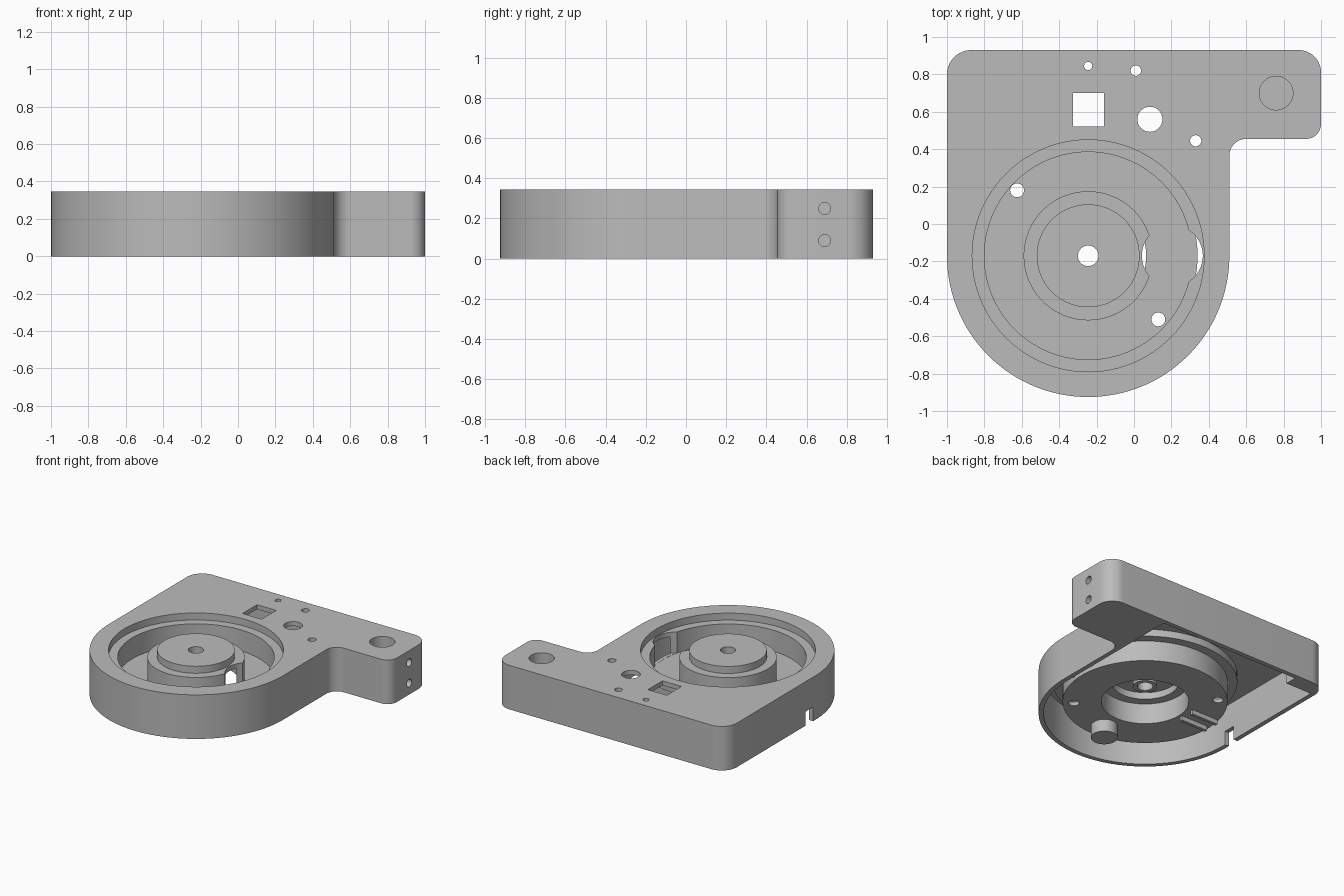
import bpy, bmesh, math

cube = bpy.data.objects.get("Cube")
if cube:
    bpy.data.objects.remove(cube, do_unlink=True)

grey = bpy.data.materials.new("plain grey")
grey.use_nodes = True
GREY = (0.5, 0.5, 0.5, 1)
grey.diffuse_color = GREY
grey.node_tree.nodes["Principled BSDF"].inputs["Base Color"].default_value = GREY

H = 0.345            # overall height
PLATE = 0.31         # underside of the top plate
CX, CY = -0.245, -0.17   # centre of the round bowl
R = 0.755
WALL = 0.035


def finish(name, bm):
    bmesh.ops.recalc_face_normals(bm, faces=bm.faces)
    mesh = bpy.data.meshes.new(name)
    bm.to_mesh(mesh)
    bm.free()
    mesh.materials.append(grey)
    ob = bpy.data.objects.new(name, mesh)
    bpy.context.collection.objects.link(ob)
    return ob


def arc(x, y, r, start, end, n=12):
    angles = [math.radians(start + (end - start) * i / n) for i in range(n + 1)]
    return [(x + r * math.cos(a), y + r * math.sin(a)) for a in angles]


def prism(name, outline, z0, z1):
    bm = bmesh.new()
    face = bm.faces.new([bm.verts.new((x, y, z0)) for x, y in outline])
    out = bmesh.ops.extrude_face_region(bm, geom=[face])
    verts = [g for g in out["geom"] if isinstance(g, bmesh.types.BMVert)]
    bmesh.ops.translate(bm, vec=(0, 0, z1 - z0), verts=verts)
    return finish(name, bm)


def box(name, x0, x1, y0, y1, z0, z1):
    return prism(name, [(x0, y0), (x1, y0), (x1, y1), (x0, y1)], z0, z1)


def rod(name, x, y, r, z0, z1, n=48):
    return prism(name, arc(x, y, r, 0, 360, n)[:-1], z0, z1)


def lathe(name, profile, n=96):
    """Closed radius/height profile turned about the bowl axis."""
    bm = bmesh.new()
    verts = [bm.verts.new((CX + r, CY, z)) for r, z in profile]
    edges = [bm.edges.new((verts[i - 1], verts[i])) for i in range(len(verts))]
    bmesh.ops.spin(bm, geom=verts + edges, cent=(CX, CY, 0), axis=(0, 0, 1),
                   angle=math.tau, steps=n, use_duplicate=False)
    bmesh.ops.remove_doubles(bm, verts=bm.verts, dist=1e-5)
    bmesh.ops.dissolve_degenerate(bm, edges=bm.edges, dist=1e-6)
    return finish(name, bm)


def combine(tool, operation):
    mod = body.modifiers.new(tool.name, "BOOLEAN")
    mod.operation = operation
    mod.solver = "EXACT"
    mod.object = tool
    bpy.context.view_layer.objects.active = body
    bpy.ops.object.modifier_apply(modifier=mod.name)
    bpy.data.objects.remove(tool, do_unlink=True)


def add(tool):
    combine(tool, "UNION")


def cut(tool):
    combine(tool, "DIFFERENCE")


# Housing: round front, straight back, arm to the left
right_side = CX + R
outline = (arc(CX, CY, R, 180, 360, 64)
           + arc(right_side + 0.09, 0.365, 0.09, 180, 90)
           + arc(0.92, 0.535, 0.08, -90, 0)
           + arc(0.88, 0.81, 0.12, 0, 90)
           + arc(-0.87, 0.8, 0.13, 90, 180))
body = prism("housing", outline, 0, H)

# Hollow underside, leaving the arm solid
inner = R - WALL
cavity = (arc(CX, CY, inner, 180, 360, 64)
          + [(CX + inner, 0.895)]
          + arc(-0.87, 0.8, 0.095, 90, 180))
cut(prism("cavity", cavity, -0.1, PLATE))
corner = [(-0.98, 0.8), (-0.74, 0.8), (-0.74, 0.91)] + arc(-0.87, 0.8, 0.11, 90, 170)
add(prism("corner_block", corner, 0, 0.32))

# Bowl underside with hollow hub and bearing boss
add(lathe("bowl", [(0, 0.33), (0, 0.22), (0.085, 0.22), (0.085, PLATE - 0.002),
                   (0.24, PLATE - 0.002), (0.24, 0.255), (0.31, 0.255),
                   (0.31, 0.095), (0.585, 0.095), (0.585, 0.255),
                   (0.655, 0.255), (0.655, 0.33)]))

# Ring trough with stepped rim and stepped hub
cut(lathe("trough", [(0.275, 0.4), (0.275, 0.29), (0.345, 0.29), (0.345, 0.125),
                     (0.555, 0.125), (0.555, 0.29), (0.62, 0.29), (0.62, 0.4)]))
cut(rod("round_pocket", 0.205, CY, 0.163, 0.126, 0.4, 64))

# Foot and cable guides under the trough
add(rod("foot", CX, CY - 0.45, 0.095, 0, 0.11))
for y in (-0.165, -0.05):
    add(box("cable_guide", CX - 0.56, CX - 0.33, y - 0.012, y + 0.012, 0.06, 0.11))
cut(box("cable_notch", -1.1, -0.93, -0.145, -0.05, -0.1, 0.11))

# Vertical holes through the plate, hub and trough floor
for x, y, r in [(CX, CY, 0.055), (-0.625, 0.18, 0.037), (0.13, -0.51, 0.037),
                (CX, 0.845, 0.022), (0.01, 0.82, 0.028), (0.33, 0.445, 0.03),
                (0.085, 0.56, 0.067)]:
    cut(rod("hole", x, y, r, -0.1, 0.5, 32))
cut(box("square_window", -0.325, -0.16, 0.52, 0.7, 0.15, 0.5))

# Blind socket in the arm and two holes in its end
cut(rod("arm_socket", 0.76, 0.7, 0.09, 0.1, 0.5))
for z in (0.09, 0.25):
    drill = rod("end_hole", 0, 0, 0.03, -0.1, 0.1, 32)
    drill.rotation_euler = (0, math.pi / 2, 0)
    drill.location = (1, 0.69, z)
    bpy.context.view_layer.update()
    cut(drill)

bpy.ops.object.select_all(action="DESELECT")
body.select_set(True)
bpy.context.view_layer.objects.active = body
bpy.ops.object.shade_smooth_by_angle(angle=math.radians(30))
